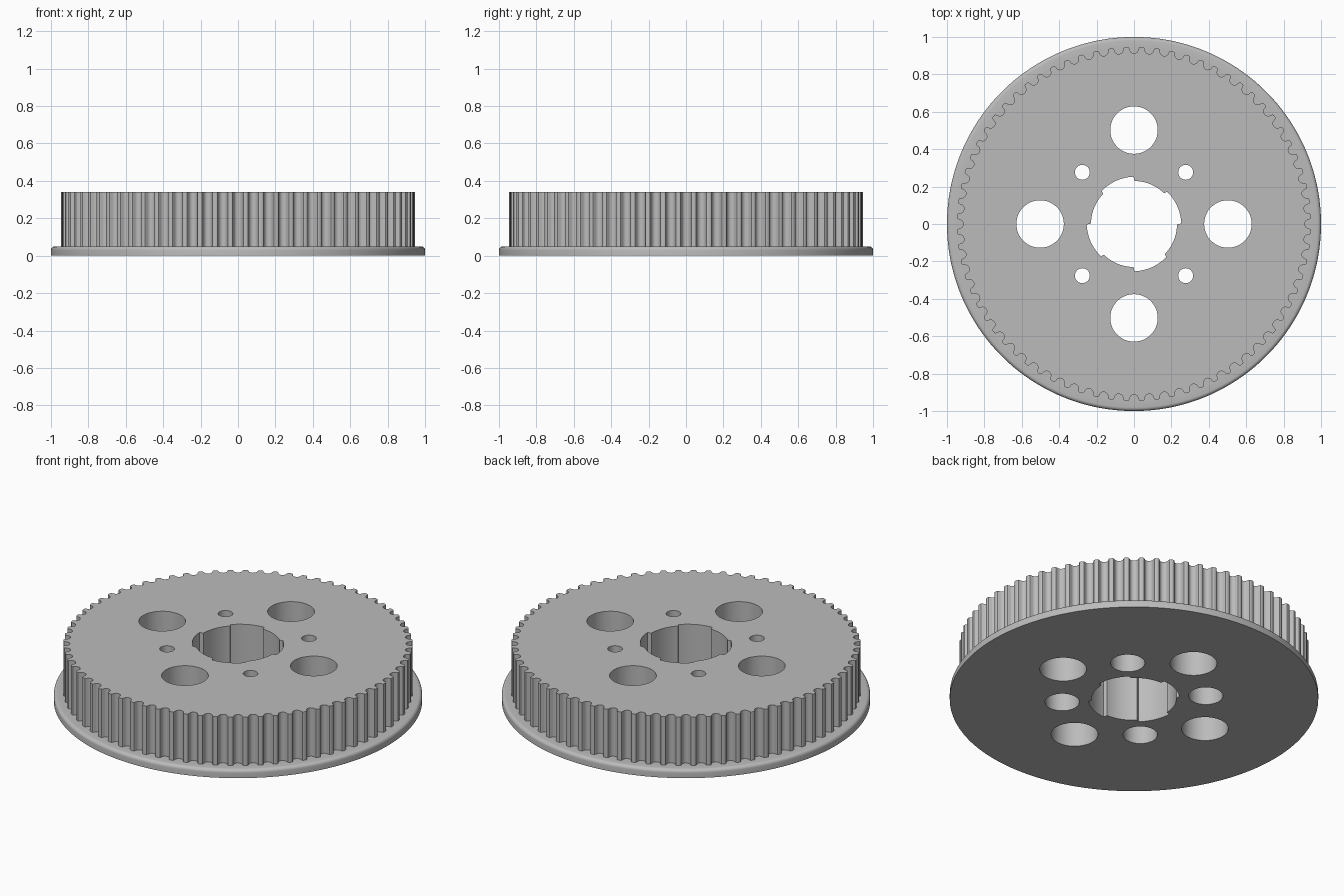
import bpy, bmesh
from math import sin, cos, pi, radians, hypot, atan2

TEETH, HEIGHT, TIP_R = 72, 0.34, 0.947

cube = bpy.data.objects.get("Cube")
if cube:
    bpy.data.objects.remove(cube, do_unlink=True)

grey = bpy.data.materials.new("plain grey")
grey.use_nodes = True
grey.diffuse_color = (0.5, 0.5, 0.5, 1)
grey.node_tree.nodes["Principled BSDF"].inputs["Base Color"].default_value = (0.5, 0.5, 0.5, 1)


def polar(r, a):
    return (r * cos(a), r * sin(a))


def circle(r, n, cx=0, cy=0):
    return [(cx + r * cos(2 * pi * i / n), cy + r * sin(2 * pi * i / n)) for i in range(n)]


def loft(name, rings):
    """Closed solid through rings, each given as (outline, height)."""
    bm = bmesh.new()
    loops = [[bm.verts.new((x, y, z)) for x, y in outline] for outline, z in rings]
    bm.faces.new(loops[0][::-1])
    bm.faces.new(loops[-1])
    n = len(loops[0])
    for low, high in zip(loops, loops[1:]):
        for i in range(n):
            j = (i + 1) % n
            bm.faces.new((low[i], low[j], high[j], high[i]))
    mesh = bpy.data.meshes.new(name)
    bm.to_mesh(mesh)
    bm.free()
    mesh.materials.append(grey)
    obj = bpy.data.objects.new(name, mesh)
    bpy.context.collection.objects.link(obj)
    return obj


def prism(name, outline, z0, z1):
    return loft(name, [(outline, z0), (outline, z1)])


def combine(target, tool, operation):
    bpy.context.view_layer.objects.active = target
    mod = target.modifiers.new(operation.lower(), 'BOOLEAN')
    mod.operation, mod.solver, mod.object = operation, 'EXACT', tool
    bpy.ops.object.modifier_apply(modifier=mod.name)
    bpy.data.objects.remove(tool, do_unlink=True)


# Toothed rim: round-bottomed grooves between lands with eased corners
pitch = 2 * pi / TEETH
groove_r, groove_centre = 0.024, TIP_R - 0.011
outline = []
for t in range(TEETH):
    mid = t * pitch
    half = 0.034 / TIP_R
    outline.append(polar(TIP_R, mid - half))
    outline.append(polar(TIP_R - 0.003, mid - half + 0.006))
    for k in range(9):
        a = pi * k / 8
        across = -groove_r * cos(a)
        radial = groove_centre - groove_r * sin(a)
        outline.append(polar(hypot(radial, across), mid + atan2(across, radial)))
    outline.append(polar(TIP_R - 0.003, mid + half - 0.006))
    outline.append(polar(TIP_R, mid + half))
pulley = prism("toothed_pulley", outline, 0.02, HEIGHT)

# Flange with a rounded upper edge
fillet = 0.02
rings = [(circle(1, 180), 0)]
for k in range(6):
    a = pi / 2 * k / 5
    rings.append((circle(1 - fillet + fillet * cos(a), 180), 0.05 - fillet + fillet * sin(a)))
combine(pulley, loft("flange", rings), 'UNION')

# Centre bore with four wider sectors
bore = []
for quarter in range(4):
    for start, r0, r1 in ((0, 0.253, 0.247), (45, 0.23, 0.23)):
        for k in range(13):
            f = k / 12
            a = radians(quarter * 90 + start + 0.8 + f * 43.4)
            bore.append(polar(r0 + (r1 - r0) * f, a))
combine(pulley, prism("bore_cutter", bore, -0.1, 0.5), 'DIFFERENCE')

# Four large holes, and four bolt holes counterbored from below
for q in range(4):
    x, y = polar(0.502, q * pi / 2)
    combine(pulley, prism("large_hole_cutter", circle(0.127, 48, x, y), -0.1, 0.5), 'DIFFERENCE')
    x, y = polar(0.391, q * pi / 2 + pi / 4)
    combine(pulley, prism("bolt_hole_cutter", circle(0.04, 32, x, y), -0.1, 0.5), 'DIFFERENCE')
    combine(pulley, prism("counterbore_cutter", circle(0.093, 40, x, y), -0.1, 0.2), 'DIFFERENCE')

bpy.ops.object.select_all(action='DESELECT')
pulley.select_set(True)
bpy.context.view_layer.objects.active = pulley
bpy.ops.object.shade_smooth_by_angle(angle=radians(32))
